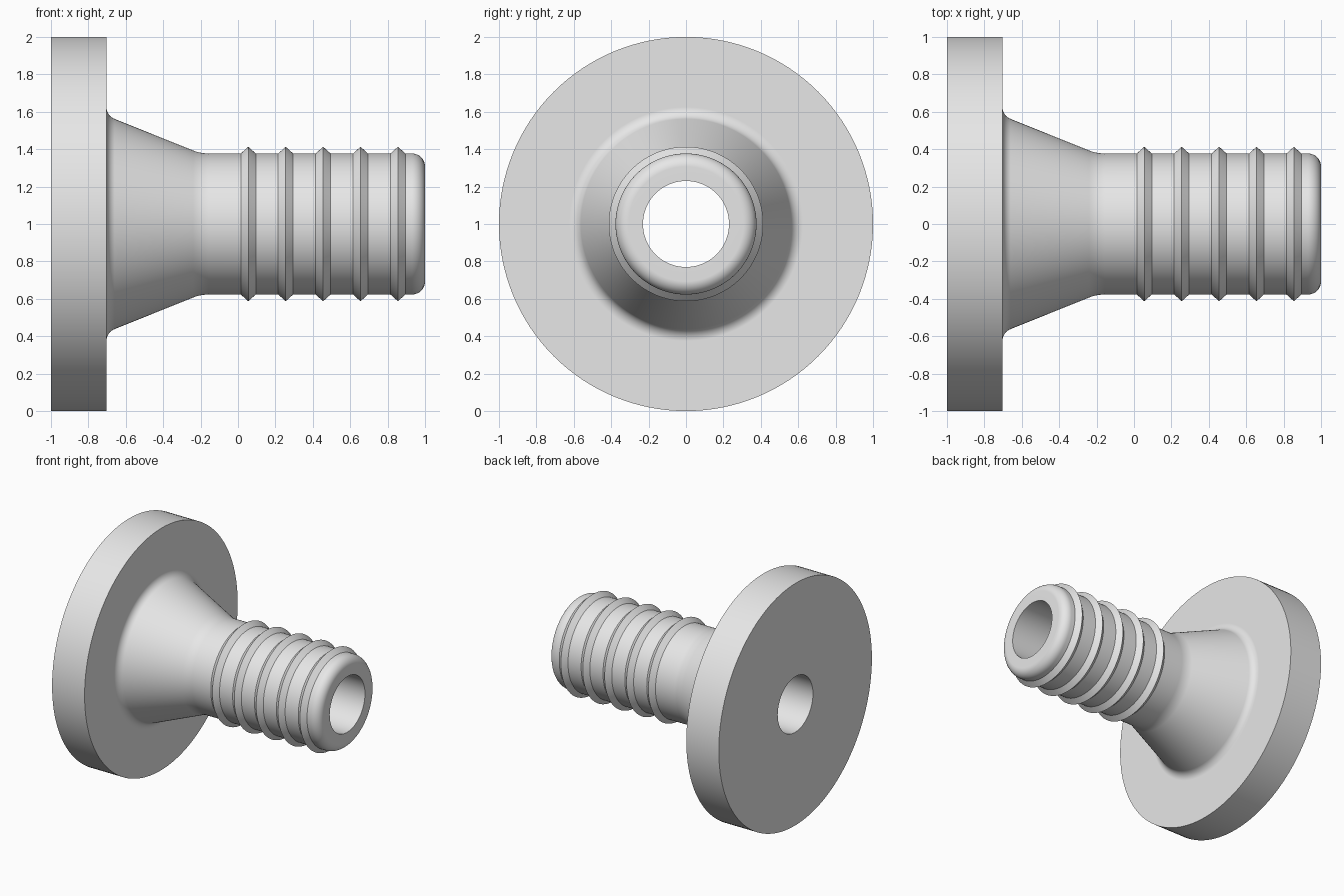
import bpy
import bmesh
from math import pi, sin
from mathutils import Vector

cube = bpy.data.objects.get("Cube")
if cube:
    bpy.data.objects.remove(cube, do_unlink=True)

SEGMENTS = 128
AXIS_HEIGHT = 1.0
BORE, TUBE, RIDGE, FLANGE = 0.23, 0.377, 0.413, 1.0
FLANGE_FACE = -0.703

grey = bpy.data.materials.new("plain grey")
grey.use_nodes = True
grey.diffuse_color = (0.8, 0.8, 0.8, 1)
grey.node_tree.nodes["Principled BSDF"].inputs["Base Color"].default_value = (0.8, 0.8, 0.8, 1)


def fillet(start, corner, end, steps=8):
    """Circular arc tangent to both legs of a corner."""
    a, c, b = Vector(start), Vector(corner), Vector(end)
    w = sin((a - c).angle(b - c) / 2)
    points = []
    for i in range(steps + 1):
        t = i / steps
        k = ((1 - t) ** 2, 2 * w * t * (1 - t), t * t)
        points.append(tuple((a * k[0] + c * k[1] + b * k[2]) / sum(k)))
    return points


def lathe(name, profile):
    """Turn a closed (x, radius) profile around the x axis."""
    bm = bmesh.new()
    verts = [bm.verts.new((x, 0, r)) for x, r in profile]
    edges = [bm.edges.new((v, verts[i - 1])) for i, v in enumerate(verts)]
    bmesh.ops.spin(bm, geom=verts + edges, cent=(0, 0, 0), axis=(1, 0, 0),
                   angle=2 * pi, steps=SEGMENTS, use_duplicate=False)
    bmesh.ops.remove_doubles(bm, verts=bm.verts, dist=0.0001)
    bmesh.ops.recalc_face_normals(bm, faces=bm.faces)
    mesh = bpy.data.meshes.new(name)
    bm.to_mesh(mesh)
    bm.free()
    mesh.materials.append(grey)
    obj = bpy.data.objects.new(name, mesh)
    obj.location.z = AXIS_HEIGHT
    bpy.context.collection.objects.link(obj)
    bpy.ops.object.select_all(action="DESELECT")
    obj.select_set(True)
    bpy.context.view_layer.objects.active = obj
    bpy.ops.object.shade_smooth_by_angle(angle=pi / 6)
    # Keep the flat faces flat beside the fillets
    weighted = obj.modifiers.new("flat faces", "WEIGHTED_NORMAL")
    weighted.keep_sharp = True
    return obj


# Flange and tapered neck
profile = [(-1, BORE), (-1, FLANGE), (FLANGE_FACE, FLANGE)]
profile += fillet((FLANGE_FACE, 0.625), (FLANGE_FACE, 0.579), (-0.66, 0.562))
profile += fillet((-0.24, 0.393), (-0.2, TUBE), (-0.157, TUBE))

# Five pointed ridges along the tube
for i in range(5):
    peak = 0.055 + 0.2 * i
    profile += [(peak - 0.04, TUBE), (peak, RIDGE), (peak + 0.04, TUBE)]

# Rounded tip, then back along the bore
profile += fillet((0.93, TUBE), (1, TUBE), (1, TUBE - 0.07))
profile += [(1, BORE)]

lathe("flanged_hose_fitting", profile)
